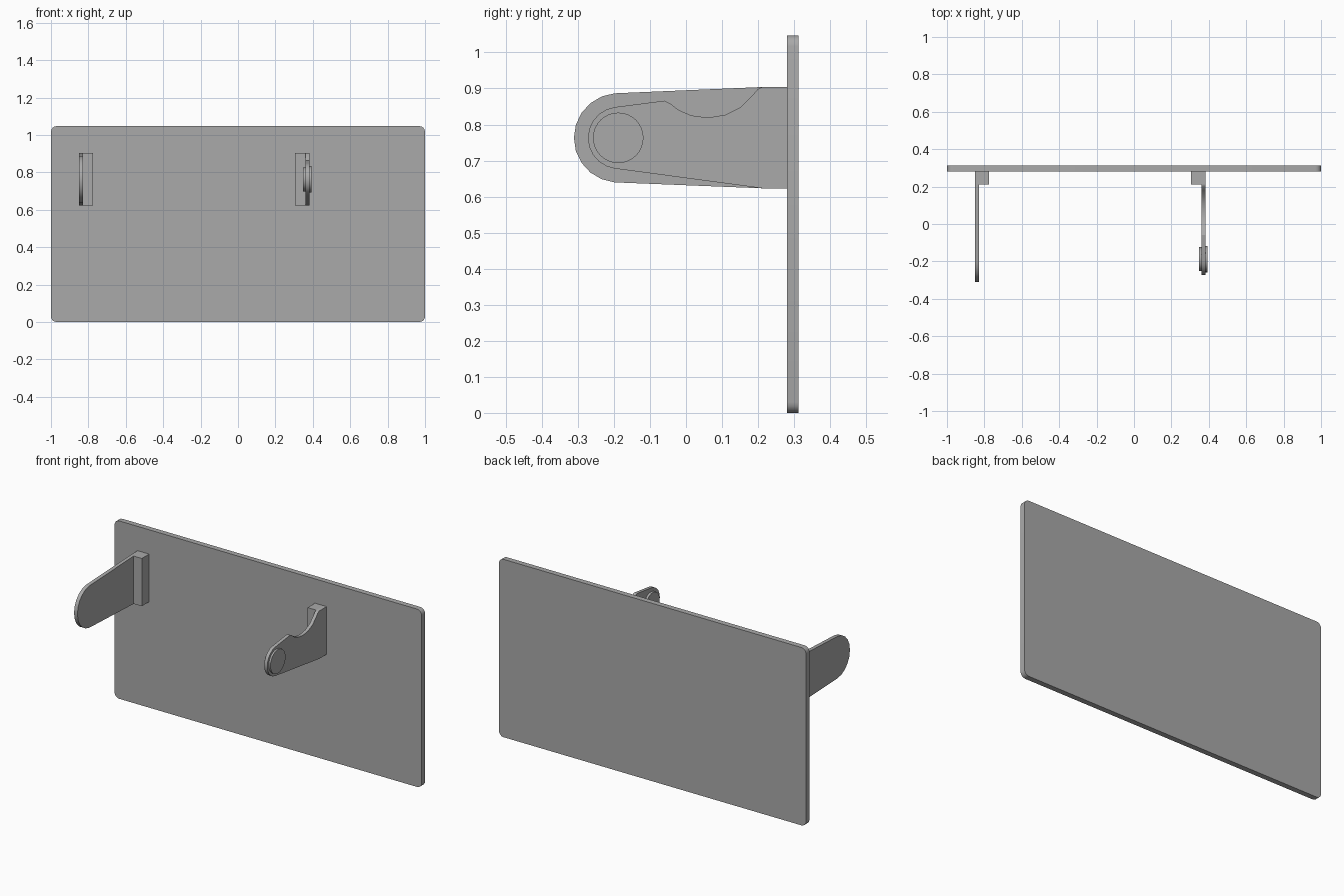
import bpy
import bmesh
from math import cos, sin, radians
from mathutils import Vector

if "Cube" in bpy.data.objects:
    bpy.data.objects.remove(bpy.data.objects["Cube"])

grey = bpy.data.materials.new("plain grey")
grey.use_nodes = True
colour = (0.4, 0.4, 0.4, 1)
grey.diffuse_color = colour
grey.node_tree.nodes["Principled BSDF"].inputs["Base Color"].default_value = colour


def extrude(name, points, offset):
    """Extrude a closed outline of 3D points into a solid part."""
    bm = bmesh.new()
    face = bm.faces.new([bm.verts.new(p) for p in points])
    result = bmesh.ops.extrude_face_region(bm, geom=[face])
    moved = [v for v in result["geom"] if isinstance(v, bmesh.types.BMVert)]
    bmesh.ops.translate(bm, verts=moved, vec=Vector(offset))
    bmesh.ops.recalc_face_normals(bm, faces=bm.faces)
    mesh = bpy.data.meshes.new(name)
    bm.to_mesh(mesh)
    bm.free()
    mesh.materials.append(grey)
    obj = bpy.data.objects.new(name, mesh)
    bpy.context.collection.objects.link(obj)
    bpy.ops.object.select_all(action="DESELECT")
    obj.select_set(True)
    bpy.context.view_layer.objects.active = obj
    bpy.ops.object.shade_smooth_by_angle(angle=radians(32))
    return obj


def arc(cx, cy, r, start, end, steps):
    angles = [radians(start + (end - start) * i / steps) for i in range(steps + 1)]
    return [(cx + r * cos(a), cy + r * sin(a)) for a in angles]


def side_part(name, outline, x0, x1):
    """Part with a y-z outline, running from x0 to x1."""
    return extrude(name, [(x0, y, z) for y, z in outline], (x1 - x0, 0, 0))


# Wide back panel with rounded corners
FRONT, BACK, TOP, R = 0.28, 0.312, 1.047, 0.03
panel = (arc(1 - R, TOP - R, R, 0, 90, 4) + arc(R - 1, TOP - R, R, 90, 180, 4)
         + arc(R - 1, R, R, 180, 270, 4) + arc(1 - R, R, R, 270, 360, 4))
extrude("back_panel", [(x, FRONT, z) for x, z in panel], (0, BACK - FRONT, 0))

# Mounting blocks at the root of each arm
LOW, HIGH, ROOT = 0.623, 0.904, 0.212
block = [(ROOT, LOW), (FRONT, LOW), (FRONT, HIGH), (ROOT, HIGH)]
side_part("right_block", block, -0.85, -0.775)
side_part("left_block", block, 0.305, 0.381)

# Plain tapering arm with a round tip
PIVOT = 0.763
tip = arc(-0.187, PIVOT, 0.124, 95, 265, 10)
side_part("right_arm", [(FRONT, HIGH), (ROOT, HIGH)] + tip
          + [(ROOT, LOW), (FRONT, LOW)], -0.85, -0.828)

# Narrower arm with a scooped top edge
scoop = [(0.2, 0.899), (0.18, 0.876), (0.15, 0.847), (0.11, 0.827), (0.06, 0.819),
         (0.015, 0.825), (-0.02, 0.84), (-0.045, 0.859), (-0.06, 0.866)]
tip = arc(-0.186, PIVOT, 0.086, 98, 262, 10)
side_part("left_arm", [(FRONT, HIGH), (ROOT, HIGH)] + scoop + tip
          + [(ROOT, LOW), (FRONT, LOW)], 0.361, 0.381)

# Round pads on both faces of the scooped arm
for name, radius, x0, x1 in (("outer_pad", 0.07, 0.381, 0.392),
                             ("inner_pad", 0.064, 0.348, 0.361)):
    side_part(name, arc(-0.188, PIVOT, radius, 0, 360, 32)[:-1], x0, x1)
